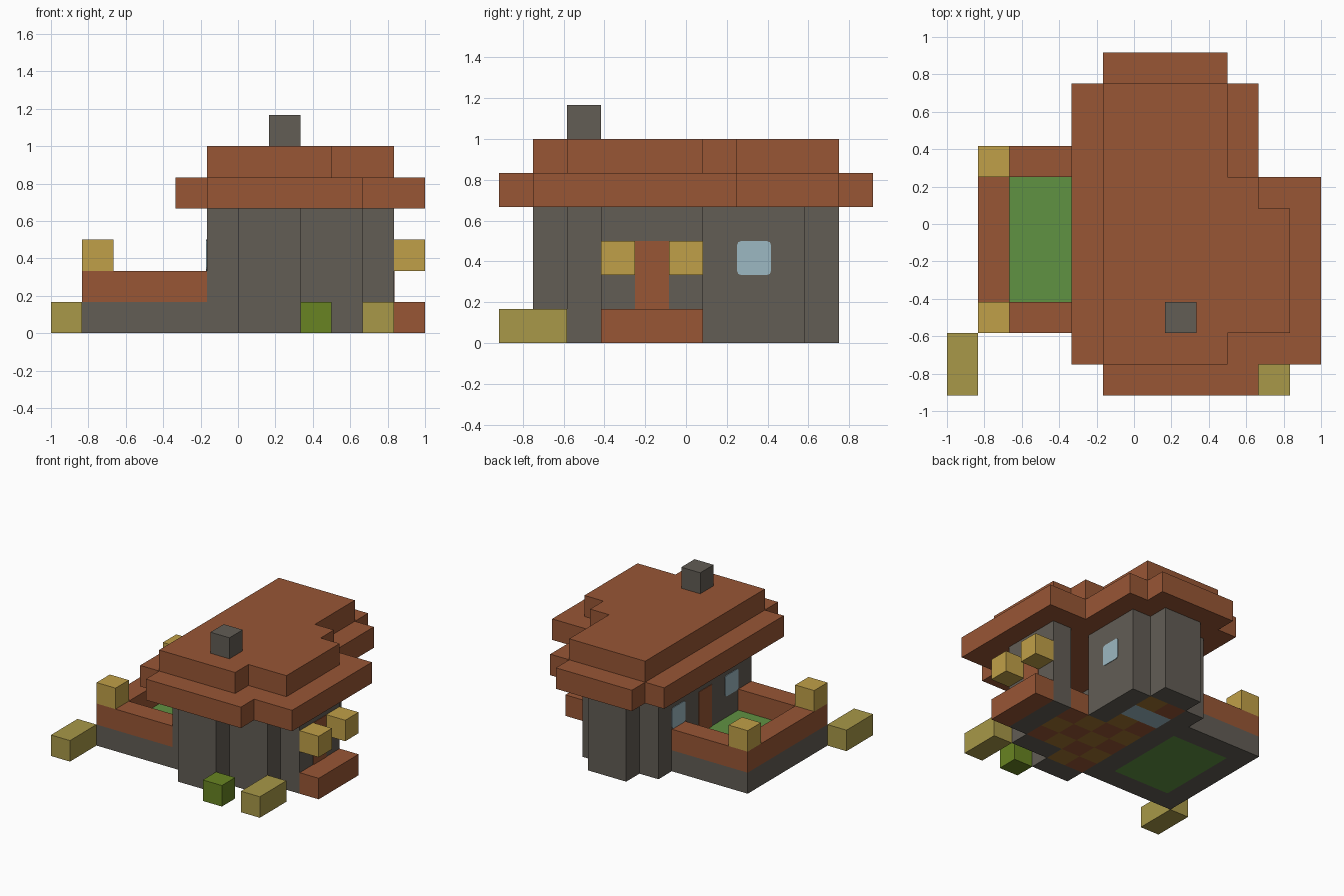
import bpy
import bmesh
from mathutils import Vector

old = bpy.data.objects.get("Cube")
if old:
    bpy.data.objects.remove(old, do_unlink=True)

CELL = 1 / 6                      # edge of one building block
ORIGIN = Vector((-1, -11 / 12, 0))


def linear(c):
    c /= 255
    return c / 12.92 if c <= 0.04045 else ((c + 0.055) / 1.055) ** 2.4


def material(name, r, g, b):
    colour = (linear(r), linear(g), linear(b), 1)
    mat = bpy.data.materials.new(name)
    mat.use_nodes = True
    mat.diffuse_color = colour
    bsdf = next(n for n in mat.node_tree.nodes if n.type == 'BSDF_PRINCIPLED')
    bsdf.inputs["Base Color"].default_value = colour
    bsdf.inputs["Roughness"].default_value = 0.9
    return mat


BROWN = material("red brown wood", 152, 86, 53)
STONE = material("grey stone", 98, 93, 85)
LAMP = material("golden lamp", 192, 160, 72)
HAY = material("straw", 168, 152, 72)
LEAF = material("leaf green", 104, 132, 34)
GRASS = material("lawn green", 96, 146, 66)
GLASS = material("pale blue glass", 156, 184, 194)
PLANK = material("plank brown", 160, 116, 48)


def finish(name, bm, mat):
    mesh = bpy.data.meshes.new(name)
    bm.to_mesh(mesh)
    bm.free()
    mesh.materials.append(mat)
    obj = bpy.data.objects.new(name, mesh)
    bpy.context.collection.objects.link(obj)
    return obj


def area(*rects):
    """Set of grid cells covered by rectangles (x0, x1, y0, y1)."""
    return {(x, y) for x0, x1, y0, y1 in rects
            for x in range(x0, x1) for y in range(y0, y1)}


def slab(name, cells, z0, z1, mat, tidy=True):
    """Closed block over a set of cells, with no inner faces."""
    bm = bmesh.new()
    verts = {}

    def face(*points):
        for p in points:
            if p not in verts:
                verts[p] = bm.verts.new(ORIGIN + Vector(p) * CELL)
        bm.faces.new([verts[p] for p in points])

    for x, y in sorted(cells):
        ring = [(x, y), (x + 1, y), (x + 1, y + 1), (x, y + 1)]
        sides = [(x, y - 1), (x + 1, y), (x, y + 1), (x - 1, y)]
        face(*[(*p, z1) for p in ring])
        face(*[(*p, z0) for p in reversed(ring)])
        for i, neighbour in enumerate(sides):
            if neighbour not in cells:
                a, b = ring[i], ring[(i + 1) % 4]
                face((*a, z0), (*b, z0), (*b, z1), (*a, z1))
    if tidy:
        bmesh.ops.dissolve_limit(bm, angle_limit=0.01,
                                 verts=bm.verts[:], edges=bm.edges[:])
    return finish(name, bm, mat)


def plate(name, x, y, z0, z1, mat, corner=0):
    """Thin panel on a side wall, one cell wide, with optional cut corners."""
    bm = bmesh.new()
    bmesh.ops.create_cube(bm, size=1)
    for v in bm.verts:
        v.co = (v.co.x * 0.008, v.co.y * CELL, v.co.z * (z1 - z0) * CELL)
        v.co += ORIGIN + Vector((x, y + 0.5, (z0 + z1) / 2)) * CELL
    if corner:
        edges = [e for e in bm.edges
                 if abs(e.verts[0].co.x - e.verts[1].co.x) > 0.004]
        bmesh.ops.bevel(bm, geom=edges, offset=corner, segments=2,
                        profile=0.5, affect='EDGES')
    return finish(name, bm, mat)


# Ground plan
house = area((6, 8, 1, 10), (5, 10, 2, 6), (5, 11, 3, 6), (5, 9, 6, 9))
room = area((6, 8, 2, 9), (6, 10, 3, 6))
lawn = area((2, 5, 3, 7))
yard = area((1, 5, 2, 8))
rug = area((6, 8, 7, 8))

# Foundation, lawn and chequered floor
slab("foundation", (house | yard) - room - lawn, 0, 1, STONE, tidy=False)
slab("lawn", lawn, 0, 1, GRASS)
slab("rug", rug, 0, 1, GLASS)
dark = {c for c in room - rug if sum(c) % 2 == 0}
slab("floor_dark_squares", dark, 0, 1, BROWN, tidy=False)
slab("floor_plank_squares", room - rug - dark, 0, 1, PLANK, tidy=False)

# Walls
slab("walls", house - room, 1, 4, STONE, tidy=False)

# Stepped roof and chimney
slab("lower_roof", area((4, 10, 1, 10), (5, 9, 10, 11), (5, 10, 0, 1),
                        (10, 12, 1, 7)), 4, 5, BROWN)
slab("upper_roof", area((5, 9, 1, 10), (9, 10, 2, 7), (10, 11, 2, 6)),
     5, 6, BROWN)
slab("chimney", area((7, 8, 2, 3)), 6, 7, STONE)

# Yard fence with lamps on its corners
slab("fence", yard - lawn, 1, 2, BROWN)
for y in (2, 7):
    slab("fence_lamp", area((1, 2, y, y + 1)), 2, 3, LAMP)

# Doors, doorstep and door lamps
plate("side_door", 11, 4, 1, 3, BROWN)
plate("yard_door", 5, 5, 1, 3, BROWN)
slab("doorstep", area((11, 12, 3, 6)), 0, 1, BROWN)
for y in (3, 5):
    slab("door_lamp", area((11, 12, y, y + 1)), 2, 3, LAMP)

# Windows
for x, y in ((9, 7), (5, 7), (5, 3)):
    plate("window", x, y, 2, 3, GLASS, corner=0.02)

# Hay bales and bush
for x in (0, 10):
    slab("hay_bale", area((x, x + 1, 0, 2)), 0, 1, HAY)
slab("bush", area((8, 9, 0, 1)), 0, 1, LEAF)
